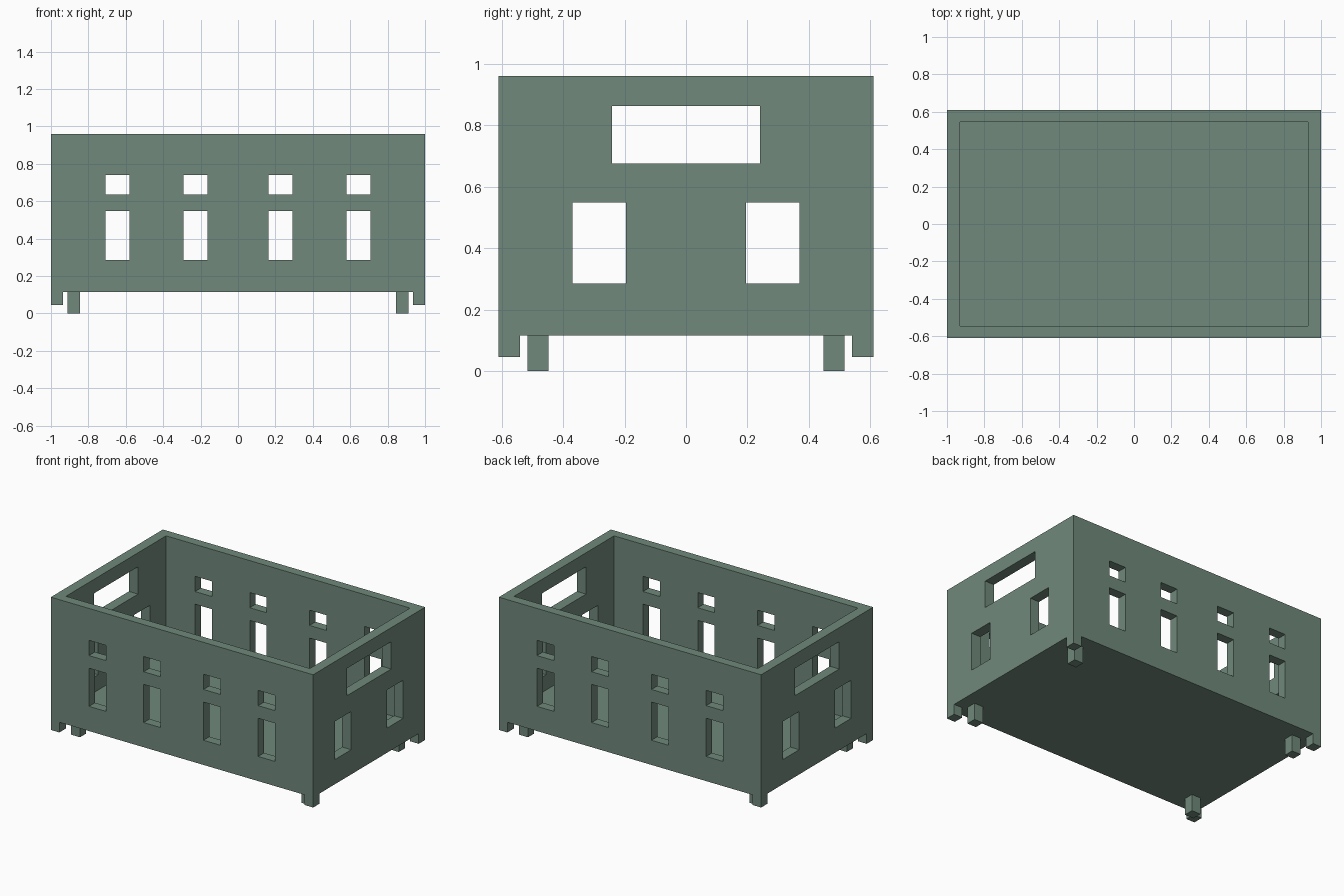
import bpy, bmesh
from mathutils import Matrix, Vector

if "Cube" in bpy.data.objects:
    bpy.data.objects.remove(bpy.data.objects["Cube"])

HX, HY, TOP = 1.0, 0.61, 0.96       # outer half sizes and rim height
IX, IY = 0.93, 0.545                # inner half sizes
BASE, FLOOR = 0.115, 0.18           # underside and top of the floor
CORNER = 0.045                      # bottom of the corner feet

green = bpy.data.materials.new("green_plastic")
green.diffuse_color = (0.16, 0.25, 0.20, 1)
green.use_nodes = True
green.node_tree.nodes["Principled BSDF"].inputs["Base Color"].default_value = green.diffuse_color


def boxes(name, spans):
    """One object made of boxes, each given as (x0, x1, y0, y1, z0, z1)."""
    bm = bmesh.new()
    for x0, x1, y0, y1, z0, z1 in spans:
        centre = Vector((x0 + x1, y0 + y1, z0 + z1)) / 2
        size = Matrix.Diagonal((x1 - x0, y1 - y0, z1 - z0, 1))
        bmesh.ops.create_cube(bm, size=1, matrix=Matrix.Translation(centre) @ size)
    mesh = bpy.data.meshes.new(name)
    bm.to_mesh(mesh)
    bm.free()
    mesh.materials.append(green)
    obj = bpy.data.objects.new(name, mesh)
    bpy.context.collection.objects.link(obj)
    return obj


def cut(target, name, spans):
    cutter = boxes(name, spans)
    cutter.hide_render = True
    mod = target.modifiers.new(name, 'BOOLEAN')
    mod.operation, mod.solver, mod.object = 'DIFFERENCE', 'EXACT', cutter
    bpy.context.view_layer.objects.active = target
    bpy.ops.object.modifier_apply(modifier=name)
    bpy.data.objects.remove(cutter)


# Crate body with its open top
crate = boxes("crate_body", [(-HX, HX, -HY, HY, CORNER, TOP)])
cut(crate, "cavity", [(-IX, IX, -IY, IY, FLOOR, 2)])

# Recess under the floor, leaving the four corner feet
cut(crate, "long_recess", [(-0.935, 0.935, -1, 1, -1, BASE)])
cut(crate, "end_recess", [(-2, 2, -0.54, 0.54, -1, BASE)])

# Tall and small openings through both long walls
cut(crate, "long_wall_openings",
    [(x - 0.064, x + 0.064, -1, 1, z0, z1)
     for x in (-0.645, -0.228, 0.228, 0.645)
     for z0, z1 in ((0.285, 0.548), (0.635, 0.74))])

# Two openings and a hand hold through both end walls
cut(crate, "end_wall_openings",
    [(-2, 2, -0.37, -0.195, 0.285, 0.548),
     (-2, 2, 0.195, 0.37, 0.285, 0.548),
     (-2, 2, -0.24, 0.24, 0.675, 0.863)])

# Inner stacking feet
for side, sx in (("left", -1), ("right", 1)):
    for end, sy in (("front", -1), ("back", 1)):
        x, y = sx * 0.878, sy * 0.482
        boxes(f"{end}_{side}_stacking_foot",
              [(x - 0.034, x + 0.034, y - 0.034, y + 0.034, 0, BASE)])
